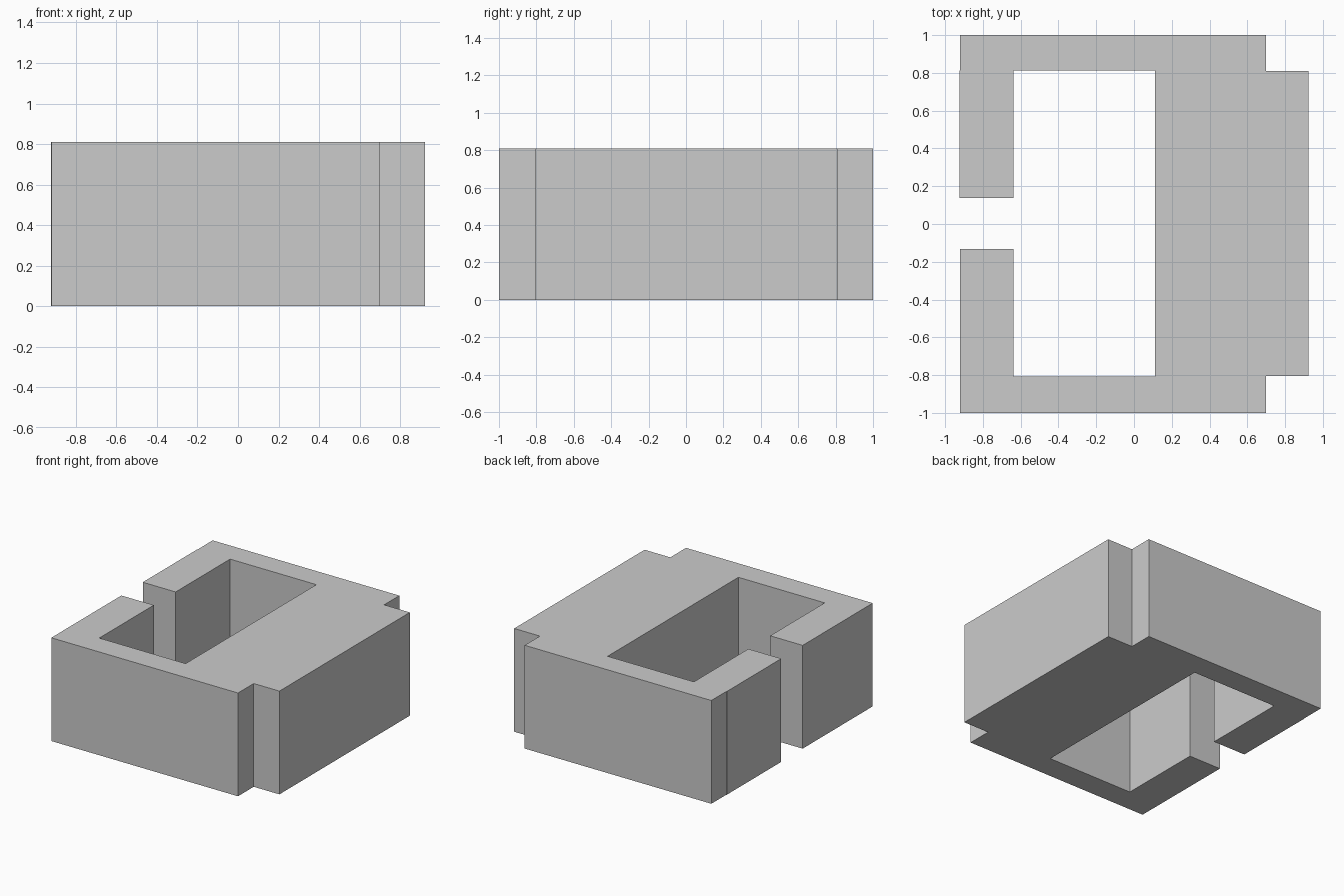
import bpy
import bmesh

if "Cube" in bpy.data.objects:
    bpy.data.objects.remove(bpy.data.objects["Cube"])

HEIGHT = 0.81


def extruded_profile(name, points, height):
    """Make a closed prism by extruding a plan outline upward."""
    bm = bmesh.new()
    face = bm.faces.new([bm.verts.new((x, y, 0)) for x, y in points])
    result = bmesh.ops.extrude_face_region(bm, geom=[face], use_keep_orig=True)
    top = [v for v in result["geom"] if isinstance(v, bmesh.types.BMVert)]
    bmesh.ops.translate(bm, verts=top, vec=(0, 0, height))
    bmesh.ops.recalc_face_normals(bm, faces=bm.faces)
    mesh = bpy.data.meshes.new(name)
    bm.to_mesh(mesh)
    bm.free()
    obj = bpy.data.objects.new(name, mesh)
    bpy.context.collection.objects.link(obj)
    return obj


# C-shaped block: notched outer corners, inner slot, gap in the left wall
outer = [
    (-0.92, -0.132), (-0.92, -1.0), (0.70, -1.0), (0.70, -0.805),
    (0.923, -0.805), (0.923, 0.811), (0.70, 0.811), (0.70, 1.0),
    (-0.92, 1.0), (-0.92, 0.813), (-0.923, 0.813), (-0.923, 0.138),
]
inner = [
    (-0.638, 0.138), (-0.638, 0.813), (0.111, 0.813),
    (0.111, -0.808), (-0.638, -0.808), (-0.638, -0.132),
]
extruded_profile("slotted_block", outer + inner, HEIGHT)
